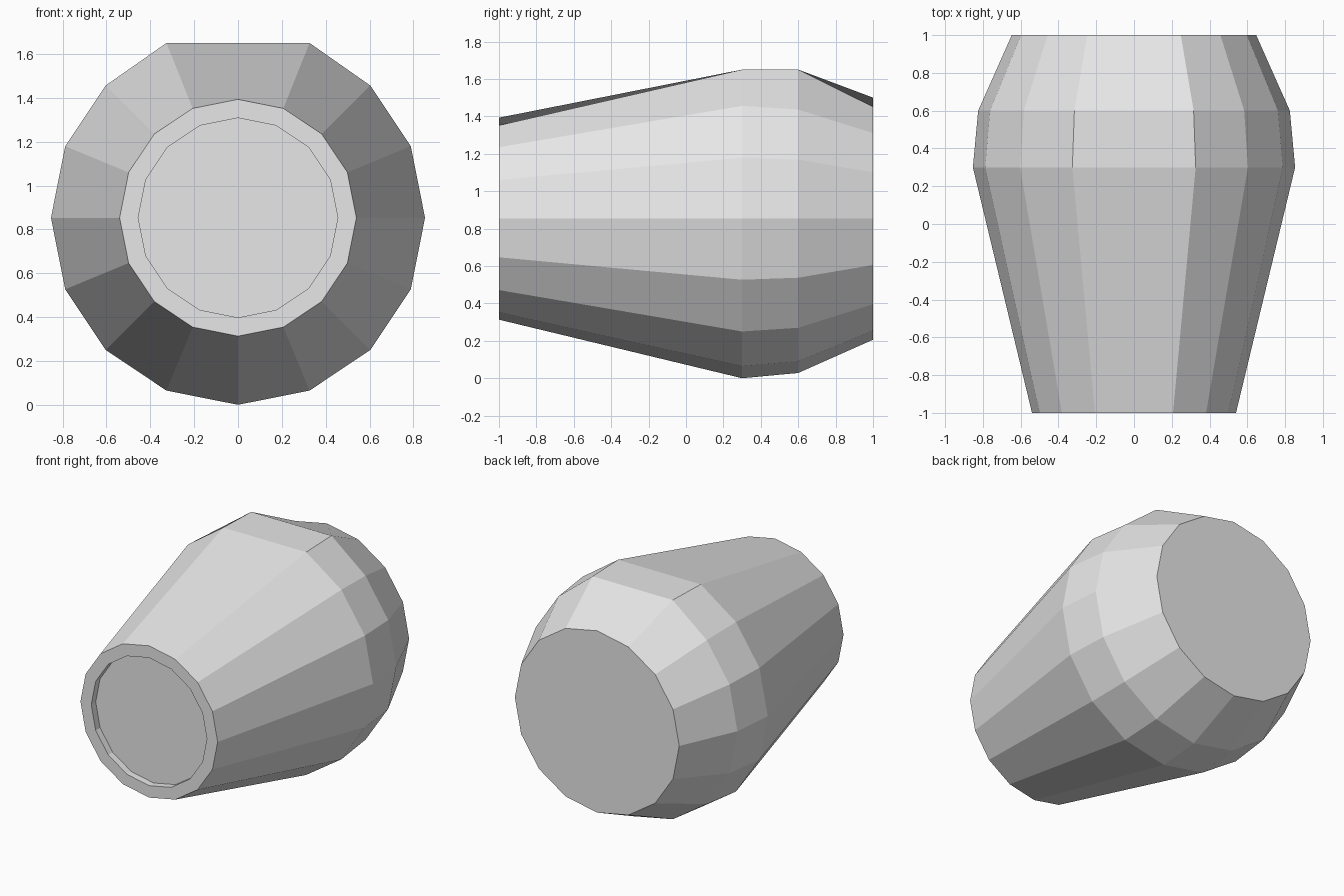
import bpy
import bmesh
from math import sin, cos, tau

cube = bpy.data.objects.get("Cube")
if cube:
    bpy.data.objects.remove(cube, do_unlink=True)

SIDES = 16
CENTRE_Z = 0.853
FLAT_Z = 1.65

grey = bpy.data.materials.new("light_grey")
grey.use_nodes = True
grey.diffuse_color = (0.8, 0.8, 0.8, 1)
grey.node_tree.nodes["Principled BSDF"].inputs["Base Color"].default_value = (0.8, 0.8, 0.8, 1)

bm = bmesh.new()


def ring(radius, y, flat_top=False):
    """Ring of vertices around the y axis, first one on top; a flat top drops it."""
    verts = []
    for i in range(SIDES):
        a = tau * i / SIDES
        if flat_top and i == 0:
            verts.append(None)
            continue
        z = CENTRE_Z + radius * cos(a)
        if flat_top and i in (1, SIDES - 1):
            z = FLAT_Z
        verts.append(bm.verts.new((radius * sin(a), y, z)))
    return verts


def bridge(a, b):
    """Join two rings, with one wide panel where a top vertex is dropped."""
    flat = a[0] is None or b[0] is None
    for i in range(1, SIDES - 1) if flat else range(SIDES):
        j = (i + 1) % SIDES
        bm.faces.new((a[i], a[j], b[j], b[i]))
    if flat:
        panel = [a[-1], a[0], a[1], b[1], b[0], b[-1]]
        bm.faces.new([v for v in panel if v])


# Recess floor, recess wall, rim, body and back end
rings = [
    ring(0.455, -0.95),
    ring(0.455, -1.0),
    ring(0.54, -1.0),
    ring(0.853, 0.3, True),
    ring(0.825, 0.6, True),
    ring(0.647, 1.0),
]
for a, b in zip(rings, rings[1:]):
    bridge(a, b)
bm.faces.new(rings[0])
bm.faces.new(rings[-1])
bmesh.ops.recalc_face_normals(bm, faces=bm.faces)

mesh = bpy.data.meshes.new("barrel_body")
bm.to_mesh(mesh)
bm.free()
mesh.materials.append(grey)
body = bpy.data.objects.new("barrel_body", mesh)
bpy.context.scene.collection.objects.link(body)
